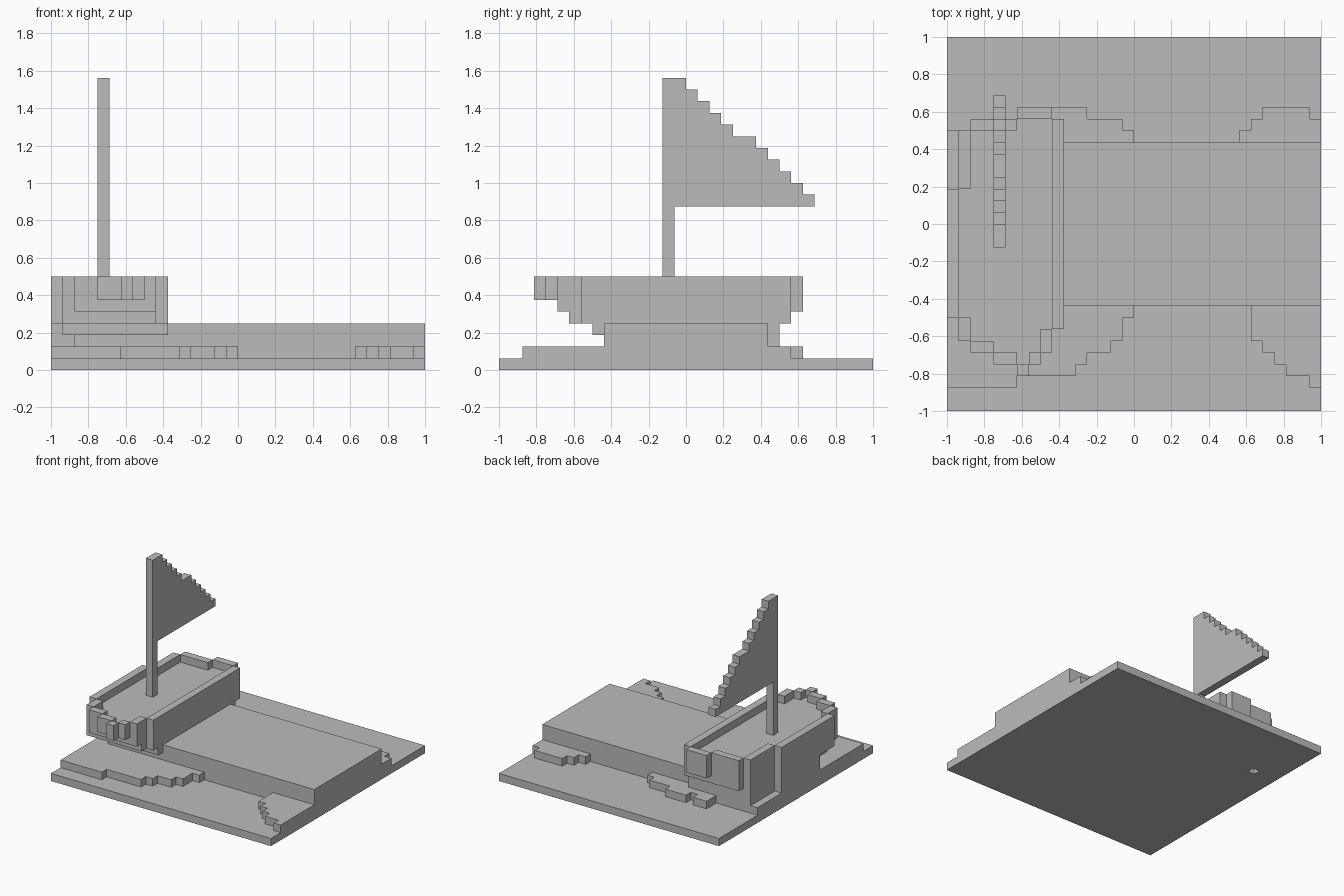
import bpy
import bmesh
from mathutils import Vector

UNIT = 1 / 16  # size of one block; the base is 32 blocks square

cube = bpy.data.objects.get("Cube")
if cube:
    bpy.data.objects.remove(cube, do_unlink=True)

grey = bpy.data.materials.new("plain grey")
grey.use_nodes = True
colour = (0.5, 0.5, 0.5, 1)
grey.diffuse_color = colour
grey.node_tree.nodes["Principled BSDF"].inputs["Base Color"].default_value = colour


def box(x0, x1, y0, y1, z0, z1):
    """Set of block cells filling a range."""
    return {(x, y, z) for x in range(x0, x1) for y in range(y0, y1) for z in range(z0, z1)}


def build(name, cells):
    """Mesh only the exposed sides of a set of block cells."""
    bm = bmesh.new()
    verts = {}

    def corner(p):
        key = tuple(p)
        if key not in verts:
            verts[key] = bm.verts.new((key[0] * UNIT - 1, key[1] * UNIT - 1, key[2] * UNIT))
        return verts[key]

    for cell in sorted(cells):
        for axis in range(3):
            u, v = Vector((0, 0, 0)), Vector((0, 0, 0))
            u[(axis + 1) % 3] = 1
            v[(axis + 2) % 3] = 1
            for side in (0, 1):
                near = list(cell)
                near[axis] += 2 * side - 1
                if tuple(near) in cells:
                    continue
                o = Vector(cell)
                o[axis] += side
                ring = [o, o + u, o + u + v, o + v]
                if not side:
                    ring.reverse()
                bm.faces.new([corner([round(c) for c in p]) for p in ring])
    mesh = bpy.data.meshes.new(name)
    bm.to_mesh(mesh)
    bm.free()
    mesh.materials.append(grey)
    obj = bpy.data.objects.new(name, mesh)
    bpy.context.collection.objects.link(obj)
    return obj


# Ground slab with a one-block pit in its underside
build("ground", box(0, 32, 0, 32, 0, 1) - {(3, 23, 0)})

# Raised bank beside the boat
build("bank", box(10, 32, 9, 23, 1, 4))

# Low stepped shores: (first column, end column, outer row)
front_shore = [(0, 6, 2), (6, 11, 3), (11, 12, 4), (12, 14, 5), (14, 15, 6), (15, 16, 8)]
front_corner = [(26, 27, 6), (27, 28, 5), (28, 29, 4), (29, 31, 3), (31, 32, 2)]
back_shore = [(0, 6, 24), (6, 12, 26), (12, 15, 25), (15, 16, 24)]
back_corner = [(25, 26, 24), (26, 27, 25), (27, 31, 26), (31, 32, 25)]
for name, steps in (("front_shore", front_shore), ("front_corner_shore", front_corner)):
    build(name, set().union(*(box(a, b, y, 9, 1, 2) for a, b, y in steps)))
for name, steps in (("back_shore", back_shore), ("back_corner_shore", back_corner)):
    build(name, set().union(*(box(a, b, 23, y, 1, 2) for a, b, y in steps)) - {(8, 25, 1)})
build("boat_bed", box(0, 10, 9, 23, 1, 2))

# Boat hull: front and back row of each column, clipped more in lower layers
fronts = [8, 6, 5, 5, 4, 4, 3, 4, 5, 7]
backs = [19, 24, 25, 25, 25, 25, 26, 26, 26, 25]
clips = {2: (9, 24), 3: (8, 24), 4: (6, 25), 5: (5, 26), 6: (3, 26)}
hull = set()
for z, (low, high) in clips.items():
    for x in range(10):
        hull |= box(x, x + 1, max(fronts[x], low), min(backs[x], high), z, z + 1)
hull -= box(0, 1, 0, 11, 2, 4)   # narrow keel corner
hull -= box(1, 2, 0, 11, 2, 3)

# Raised rim, one block wide, around the deck
deck = {(x, y) for x in range(10) for y in range(fronts[x], backs[x])}
for x, y in deck:
    if not {(x - 1, y), (x + 1, y), (x, y - 1), (x, y + 1)} <= deck:
        hull.add((x, y, 7))
build("boat_hull", hull)

# Mast and stepped sail
build("mast", box(4, 5, 14, 15, 7, 25))
tops = [25, 24, 23, 22, 21, 20, 20, 19, 18, 17, 16, 15]
build("sail", set().union(*(box(4, 5, 15 + i, 16 + i, 14, t) for i, t in enumerate(tops))))
